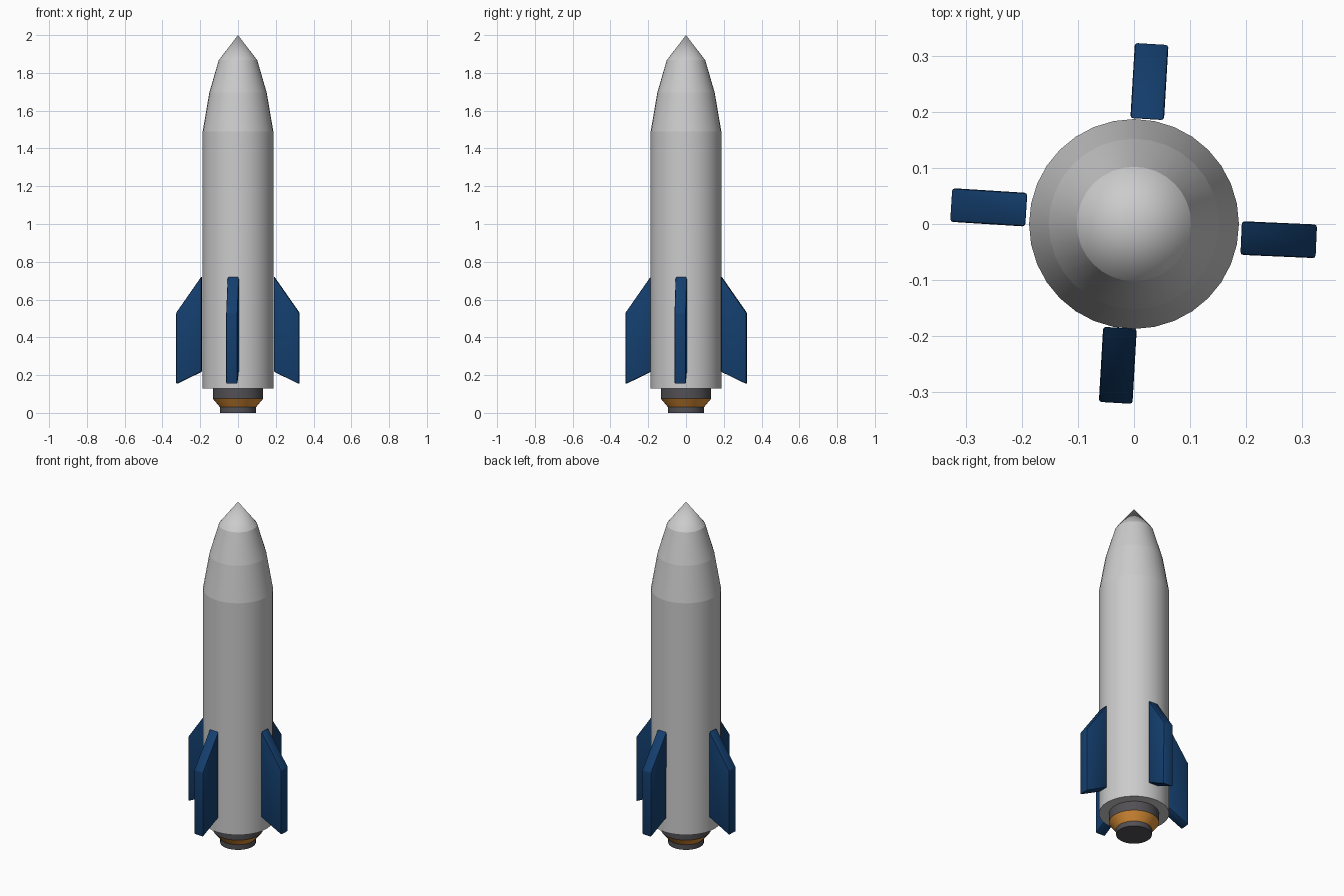
import bpy, bmesh, math
from mathutils import Matrix

if "Cube" in bpy.data.objects:
    bpy.data.objects.remove(bpy.data.objects["Cube"])

SIDES = 32


def colour(name, rgb):
    m = bpy.data.materials.new(name)
    m.diffuse_color = (*rgb, 1)
    m.use_nodes = True
    m.node_tree.nodes["Principled BSDF"].inputs["Base Color"].default_value = m.diffuse_color
    return m


DARK = colour("dark_grey", (0.085, 0.08, 0.09))
ORANGE = colour("orange", (0.75, 0.29, 0.04))
BLUE = colour("blue", (0.007, 0.05, 0.16))


def finish(name, bm, mat=None, smooth=False):
    bmesh.ops.recalc_face_normals(bm, faces=bm.faces)
    me = bpy.data.meshes.new(name)
    bm.to_mesh(me)
    bm.free()
    if mat:
        me.materials.append(mat)
    ob = bpy.data.objects.new(name, me)
    bpy.context.collection.objects.link(ob)
    if smooth:
        bpy.ops.object.select_all(action='DESELECT')
        ob.select_set(True)
        bpy.context.view_layer.objects.active = ob
        bpy.ops.object.shade_smooth_by_angle(angle=math.radians(30))
    return ob


def lathe(name, profile, mat=None):
    """Turn a (radius, z) profile around z; rings are marked as sharp creases."""
    bm = bmesh.new()
    rings = []
    for r, z in profile:
        if r == 0:
            rings.append([bm.verts.new((0, 0, z))] * SIDES)
        else:
            angles = [2 * math.pi * i / SIDES for i in range(SIDES)]
            rings.append([bm.verts.new((r * math.cos(a), r * math.sin(a), z)) for a in angles])
    for low, high in zip(rings, rings[1:]):
        for i in range(SIDES):
            j = (i + 1) % SIDES
            bm.faces.new(list(dict.fromkeys((low[i], low[j], high[j], high[i]))))
    if profile[0][0]:
        bm.faces.new(rings[0][::-1])
    if profile[-1][0]:
        bm.faces.new(rings[-1])
    for e in bm.edges:
        if abs(e.verts[0].co.z - e.verts[1].co.z) < 1e-6:
            e.smooth = False
    ob = finish(name, bm, mat, smooth=True)
    # keep the ring creases after smoothing by angle
    for e in ob.data.edges:
        a, b = (ob.data.vertices[v].co.z for v in e.vertices)
        e.use_edge_sharp = abs(a - b) < 1e-6
    return ob


# Hull with stepped nose cone
lathe("hull", [(0.187, 0.13), (0.187, 1.49), (0.152, 1.695), (0.102, 1.867), (0, 2.0)])

# Engine nozzle
lathe("engine_collar", [(0.133, 0.075), (0.133, 0.13)], DARK)
lathe("engine_cone", [(0.095, 0.03), (0.133, 0.075)], ORANGE)
lathe("engine_outlet", [(0.095, 0.0), (0.095, 0.03)], DARK)


def fin(name, x, y, degrees):
    """Swept slab whose root centre sits at x, y and points outwards."""
    bm = bmesh.new()
    outline = [(0, 0.218), (0.134, 0.153), (0.134, 0.53), (0, 0.722)]
    face = bm.faces.new([bm.verts.new((u, -0.03, z)) for u, z in outline])
    out = bmesh.ops.extrude_face_region(bm, geom=[face])
    for v in out["geom"]:
        if isinstance(v, bmesh.types.BMVert):
            v.co.y = 0.03
    bmesh.ops.recalc_face_normals(bm, faces=bm.faces)
    bmesh.ops.bevel(bm, geom=bm.edges[:], offset=0.005, segments=2, profile=0.5, affect='EDGES')
    bmesh.ops.transform(bm, verts=bm.verts, matrix=Matrix.Translation((x, y, 0))
                        @ Matrix.Rotation(math.radians(degrees), 4, 'Z'))
    finish(name, bm, BLUE, smooth=True)


# Four fins, each slightly turned
fin("fin_right", 0.191, -0.025, -2.5)
fin("fin_back", 0.0235, 0.187, 90 - 3.4)
fin("fin_left", -0.192, 0.0255, 180 - 3.6)
fin("fin_front", -0.025, -0.185, 270 - 3.3)
